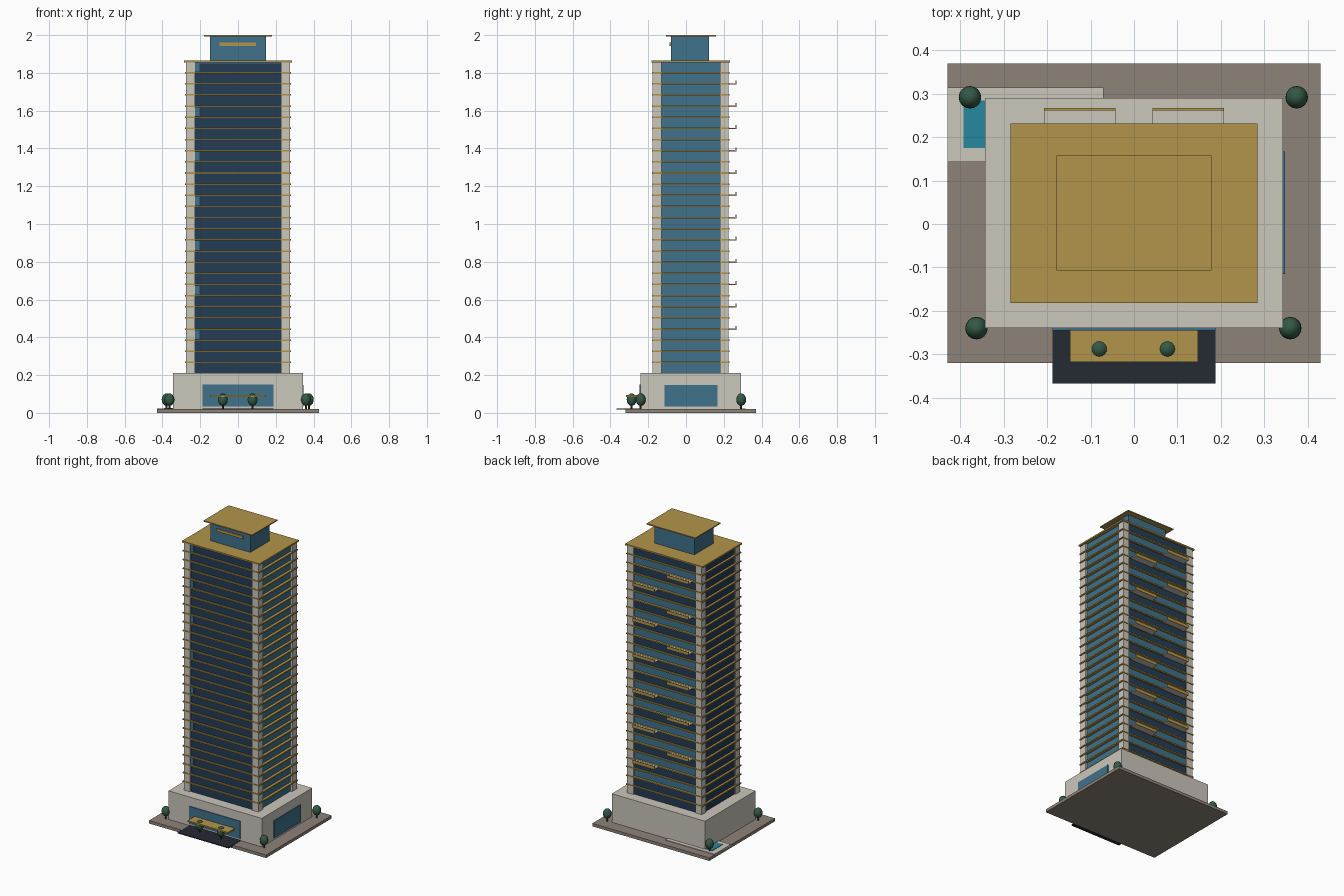
import bpy
from math import radians

if "Cube" in bpy.data.objects:
    bpy.data.objects.remove(bpy.data.objects["Cube"])


def material(name, r, g, b):
    m = bpy.data.materials.new(name)
    m.diffuse_color = (r, g, b, 1)
    m.use_nodes = True
    m.node_tree.nodes["Principled BSDF"].inputs["Base Color"].default_value = m.diffuse_color
    return m


STONE = material("stone", 0.60, 0.57, 0.50)
PAVING = material("paving", 0.27, 0.23, 0.19)
GOLD = material("gold", 0.45, 0.30, 0.07)
GLASS = material("blue_glass", 0.05, 0.17, 0.26)
DARK = material("dark_glass", 0.017, 0.045, 0.09)
ASPHALT = material("asphalt", 0.018, 0.023, 0.032)
WATER = material("water", 0.02, 0.25, 0.34)
LEAF = material("foliage", 0.035, 0.10, 0.06)
BARK = material("bark", 0.06, 0.035, 0.02)


def box(name, x, y, z, mat):
    """Box from (min, max) pairs."""
    bpy.ops.mesh.primitive_cube_add(size=1, location=[sum(p) / 2 for p in (x, y, z)])
    o = bpy.context.object
    o.name = name
    o.scale = [p[1] - p[0] for p in (x, y, z)]
    bpy.ops.object.transform_apply(location=False, rotation=False, scale=True)
    o.data.materials.append(mat)
    return o


def tree(x, y):
    bpy.ops.mesh.primitive_cylinder_add(vertices=8, radius=0.005, depth=0.035, location=(x, y, 0.035))
    trunk = bpy.context.object
    trunk.name = "tree_trunk"
    trunk.data.materials.append(BARK)
    bpy.ops.mesh.primitive_uv_sphere_add(segments=16, ring_count=10, radius=1, location=(x, y, 0.07))
    crown = bpy.context.object
    crown.name = "tree_crown"
    crown.scale = (0.026, 0.026, 0.033)
    crown.data.materials.append(LEAF)
    bpy.ops.object.shade_smooth_by_angle(angle=radians(40))


CY = 0.024                 # tower centre in y
FLOOR0, STEP = 0.267, 0.059  # first floor line and storey height
LINES = 27

# Ground: plaza, driveway, pool terrace
box("plaza", (-0.43, 0.43), (-0.32, 0.37), (0, 0.02), PAVING)
box("driveway", (-0.188, 0.188), (-0.367, -0.23), (0.017, 0.023), ASPHALT)
box("pool_deck", (-0.43, -0.07), (0.143, 0.315), (0.015, 0.024), STONE)
box("pool", (-0.393, -0.11), (0.175, 0.285), (0.018, 0.027), WATER)

# Podium with lobby glazing and entrance canopy
box("podium", (-0.343, 0.343), (-0.24, 0.29), (0.02, 0.21), STONE)
box("lobby_glass", (-0.188, 0.188), (-0.245, -0.23), (0.033, 0.15), GLASS)
box("side_glass", (0.33, 0.348), (-0.115, 0.167), (0.033, 0.148), GLASS)
box("entrance_canopy", (-0.148, 0.148), (-0.318, -0.235), (0.085, 0.094), GOLD)

# Tower core, dark front and left curtain walls
box("tower_core", (-0.262, 0.262), (CY - 0.19, CY + 0.19), (0.2, 1.857), GLASS)
box("front_curtain_wall", (-0.23, 0.23), (CY - 0.194, CY - 0.18), (0.21, 1.85), DARK)
box("left_curtain_wall", (-0.266, -0.25), (CY - 0.157, CY + 0.157), (0.21, 1.85), DARK)

# Corner columns
for sx in (-1, 1):
    for sy in (-1, 1):
        box("corner_column", sorted((sx * 0.228, sx * 0.274)),
            sorted((CY + sy * 0.155, CY + sy * 0.202)), (0.2, 1.857), STONE)

# Floor bands on every storey
for k in range(LINES):
    z = FLOOR0 + k * STEP
    box("floor_band", (-0.28, 0.28), (CY - 0.205, CY + 0.205), (z - 0.004, z + 0.004), GOLD)
    # Lighter panes at the front left edge
    if k % 4 == 2:
        box("front_light_pane", (-0.228, -0.205), (CY - 0.197, CY - 0.18), (z + 0.006, z + 0.052), GLASS)

# Back face: dark rows between the balcony rows
for k in range(-1, LINES):
    if k % 2 == 0 or k < 0:
        z = max(0.21, FLOOR0 + k * STEP)
        top = FLOOR0 + (k + 1) * STEP
        box("back_dark_row", (-0.228, 0.228), (CY + 0.18, CY + 0.194), (z, min(top, 1.857)), DARK)

# Balconies alternating left and right up the back
for k in range(3, 26, 2):
    z = FLOOR0 + k * STEP
    s = -1 if k % 4 == 1 else 1
    x = sorted((s * 0.043, s * 0.207))
    box("balcony_floor", x, (CY + 0.18, 0.266), (z - 0.004, z + 0.003), STONE)
    box("balcony_rail", x, (0.262, 0.267), (z - 0.004, z + 0.017), GOLD)

# Roof, penthouse and crown
box("main_roof", (-0.285, 0.285), (-0.182, 0.232), (1.855, 1.865), GOLD)
box("penthouse", (-0.147, 0.147), (-0.08, 0.122), (1.86, 1.995), GLASS)
box("penthouse_strip", (-0.097, 0.095), (-0.087, -0.075), (1.942, 1.96), GOLD)
box("penthouse_roof", (-0.179, 0.179), (-0.107, 0.158), (1.993, 2.0), GOLD)

# Trees at the corners and by the entrance
for x, y in ((-0.378, 0.292), (0.375, 0.292), (-0.363, -0.24), (0.36, -0.24),
             (-0.08, -0.288), (0.077, -0.288)):
    tree(x, y)
